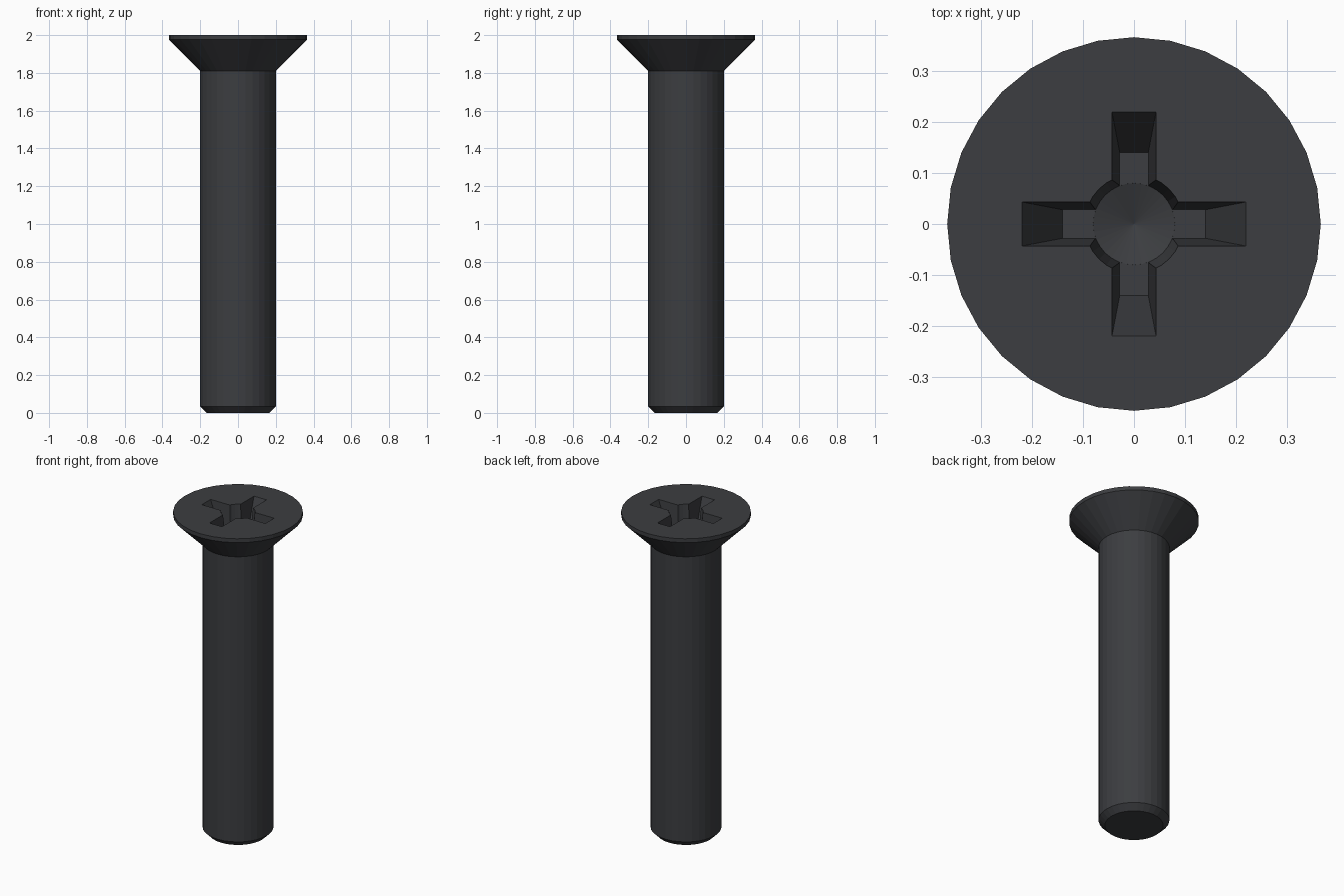
import bpy
import math

if "Cube" in bpy.data.objects:
    bpy.data.objects.remove(bpy.data.objects["Cube"])

SIDES = 32
TOP, DEPTH = 2.0, 0.18
FLOOR = TOP - DEPTH


def make_object(name, verts, faces):
    mesh = bpy.data.meshes.new(name)
    mesh.from_pydata(verts, [], faces)
    obj = bpy.data.objects.new(name, mesh)
    bpy.context.collection.objects.link(obj)
    return obj


def ring_stack(name, profile):
    """Closed turned solid from (radius, z) pairs; radius 0 ends in a point."""
    verts, rings, faces = [], [], []
    for r, z in profile:
        start = len(verts)
        n = SIDES if r > 0 else 1
        for i in range(n):
            a = 2 * math.pi * i / SIDES
            verts.append((r * math.cos(a), r * math.sin(a), z))
        rings.append([start + i % n for i in range(SIDES)])
    for a, b in zip(rings, rings[1:]):
        for i in range(SIDES):
            j = (i + 1) % SIDES
            quad = [a[i], a[j], b[j], b[i]]
            faces.append(list(dict.fromkeys(quad)))
    if profile[0][0] > 0:
        faces.append(rings[0][::-1])
    faces.append(rings[-1])
    return make_object(name, verts, faces)


def slot_bar(name, along_y):
    """Tapered bar for two opposite arms of the cross, extended above the head."""
    verts = []
    for z in (FLOOR, TOP + 0.05):
        t = (z - FLOOR) / DEPTH
        length, width = 0.14 + 0.079 * t, 0.028 + 0.015 * t
        x, y = (width, length) if along_y else (length, width)
        verts += [(-x, -y, z), (x, -y, z), (x, y, z), (-x, y, z)]
    faces = [(3, 2, 1, 0), (4, 5, 6, 7)]
    faces += [(i, (i + 1) % 4, (i + 1) % 4 + 4, i + 4) for i in range(4)]
    return make_object(name, verts, faces)


# Shaft with chamfered tip and countersunk head
screw = ring_stack("countersunk_screw", [
    (0.165, 0), (0.2, 0.035), (0.2, 1.81), (0.366, 1.976), (0.366, TOP)])

# Cross recess: two tapered slots and a conical centre hole
cutters = [
    slot_bar("slot_x_cutter", False),
    slot_bar("slot_y_cutter", True),
    ring_stack("centre_cutter", [
        (0, FLOOR - 0.03), (0.08, FLOOR - 0.001), (0.097, TOP), (0.102, TOP + 0.06)]),
]
bpy.context.view_layer.objects.active = screw
for cutter in cutters:
    cutter.hide_render = True
    mod = screw.modifiers.new(cutter.name, 'BOOLEAN')
    mod.operation = 'DIFFERENCE'
    mod.solver = 'EXACT'
    mod.object = cutter
    bpy.ops.object.modifier_apply(modifier=mod.name)
for cutter in cutters:
    bpy.data.objects.remove(cutter)

# Dark steel
steel = bpy.data.materials.new("dark_steel")
steel.diffuse_color = (0.045, 0.047, 0.052, 1)
steel.use_nodes = True
steel.node_tree.nodes["Principled BSDF"].inputs["Base Color"].default_value = steel.diffuse_color
screw.data.materials.clear()
screw.data.materials.append(steel)
